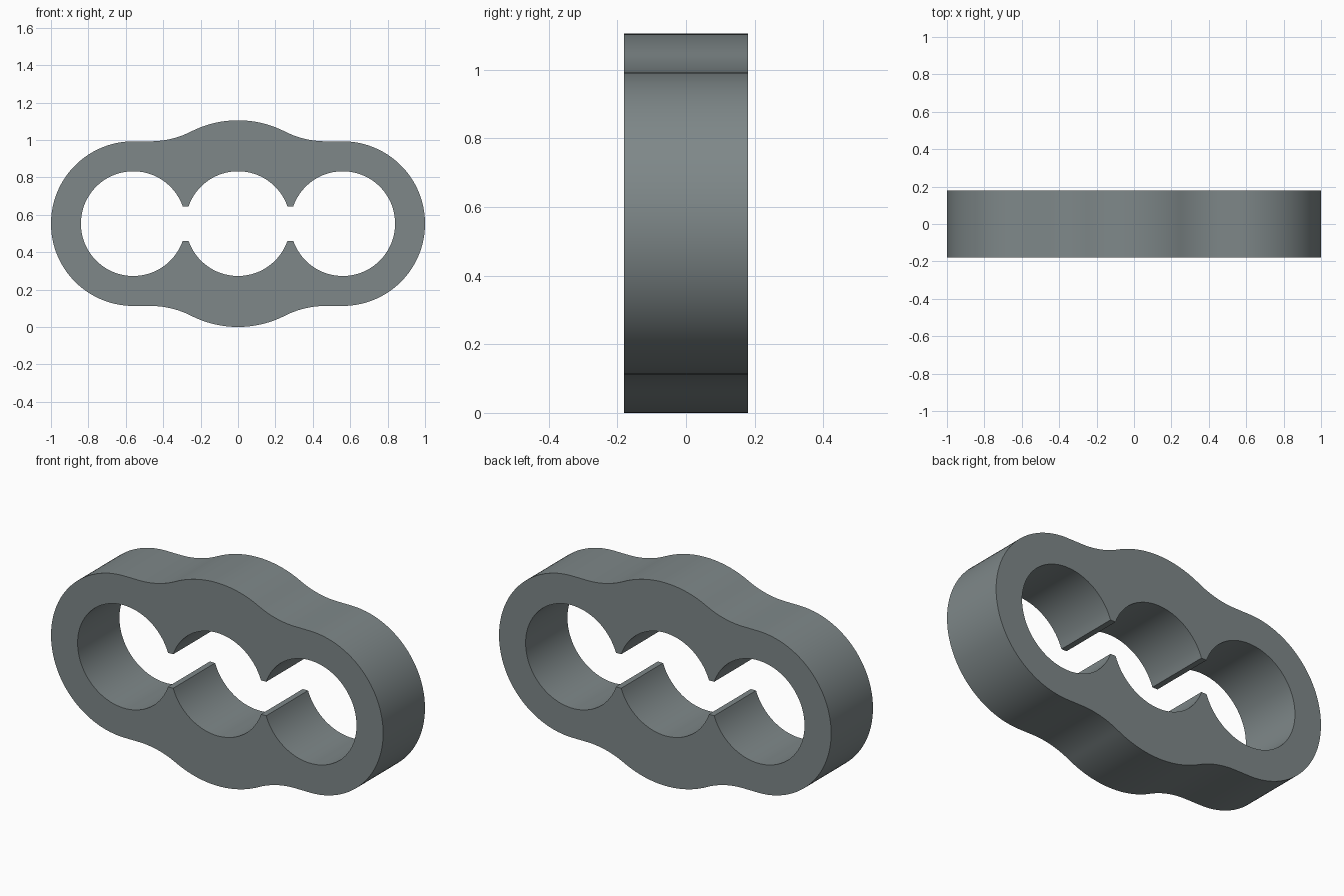
import bpy, bmesh, math

if "Cube" in bpy.data.objects:
    bpy.data.objects.remove(bpy.data.objects["Cube"])

CZ = 0.5525            # mid height
HALF_DEPTH = 0.18
END_X, END_R = 0.56, 0.44
HOLE_R, SLOT = 0.28, 0.0925
CROWN_R, FLAT_X = 0.5525, 0.47


def arc(cx, cz, r, a0, a1, n):
    return [(cx + r * math.cos(a0 + (a1 - a0) * i / n),
             cz + r * math.sin(a0 + (a1 - a0) * i / n)) for i in range(n + 1)]


def mirrored(quarter):
    """Complete a loop from its +x +z quarter, running from the x axis to the z axis."""
    pts = quarter + [(-x, z) for x, z in reversed(quarter)]
    pts += [(-x, -z) for x, z in quarter] + [(x, -z) for x, z in reversed(quarter)]
    loop = []
    for p in pts:
        if not loop or math.dist(p, loop[-1]) > 1e-5:
            loop.append(p)
    if math.dist(loop[0], loop[-1]) < 1e-5:
        loop.pop()
    return loop


# Outer outline: round end, short flat, concave shoulder, convex crown
drop = CZ - END_R
dip_r = (FLAT_X ** 2 + drop ** 2) / (2 * drop) - CROWN_R
turn = math.asin(FLAT_X / (CROWN_R + dip_r))
outer = arc(END_X, 0, END_R, 0, math.pi / 2, 32)
outer += arc(FLAT_X, END_R + dip_r, dip_r, -math.pi / 2, -math.pi / 2 - turn, 14)
outer += arc(0, 0, CROWN_R, math.pi / 2 - turn, math.pi / 2, 14)

# Inner outline: three finger holes joined by a slot
a = math.asin(SLOT / HOLE_R)
inner = arc(END_X, 0, HOLE_R, 0, math.pi - a, 40)
inner += arc(0, 0, HOLE_R, a, math.pi / 2, 20)

# Front face between the two loops, extruded to the back
bm = bmesh.new()
edges = []
for loop in (mirrored(outer), mirrored(inner)):
    vs = [bm.verts.new((x, -HALF_DEPTH, z + CZ)) for x, z in loop]
    edges += [bm.edges.new((vs[i - 1], vs[i])) for i in range(len(vs))]
bmesh.ops.triangle_fill(bm, edges=edges, use_beauty=True, normal=(0, -1, 0))
ext = bmesh.ops.extrude_face_region(bm, geom=bm.faces[:], use_keep_orig=True)
bmesh.ops.translate(bm, vec=(0, 2 * HALF_DEPTH, 0),
                    verts=[g for g in ext["geom"] if isinstance(g, bmesh.types.BMVert)])
bmesh.ops.recalc_face_normals(bm, faces=bm.faces[:])

mesh = bpy.data.meshes.new("finger_grip")
bm.to_mesh(mesh)
bm.free()
grip = bpy.data.objects.new("finger_grip", mesh)
bpy.context.collection.objects.link(grip)

mat = bpy.data.materials.new("slate_grey")
mat.diffuse_color = (0.21, 0.245, 0.25, 1)
mat.use_nodes = True
mat.node_tree.nodes["Principled BSDF"].inputs["Base Color"].default_value = mat.diffuse_color
mesh.materials.append(mat)

bpy.context.view_layer.objects.active = grip
grip.select_set(True)
bpy.ops.object.shade_smooth_by_angle(angle=math.radians(30))
